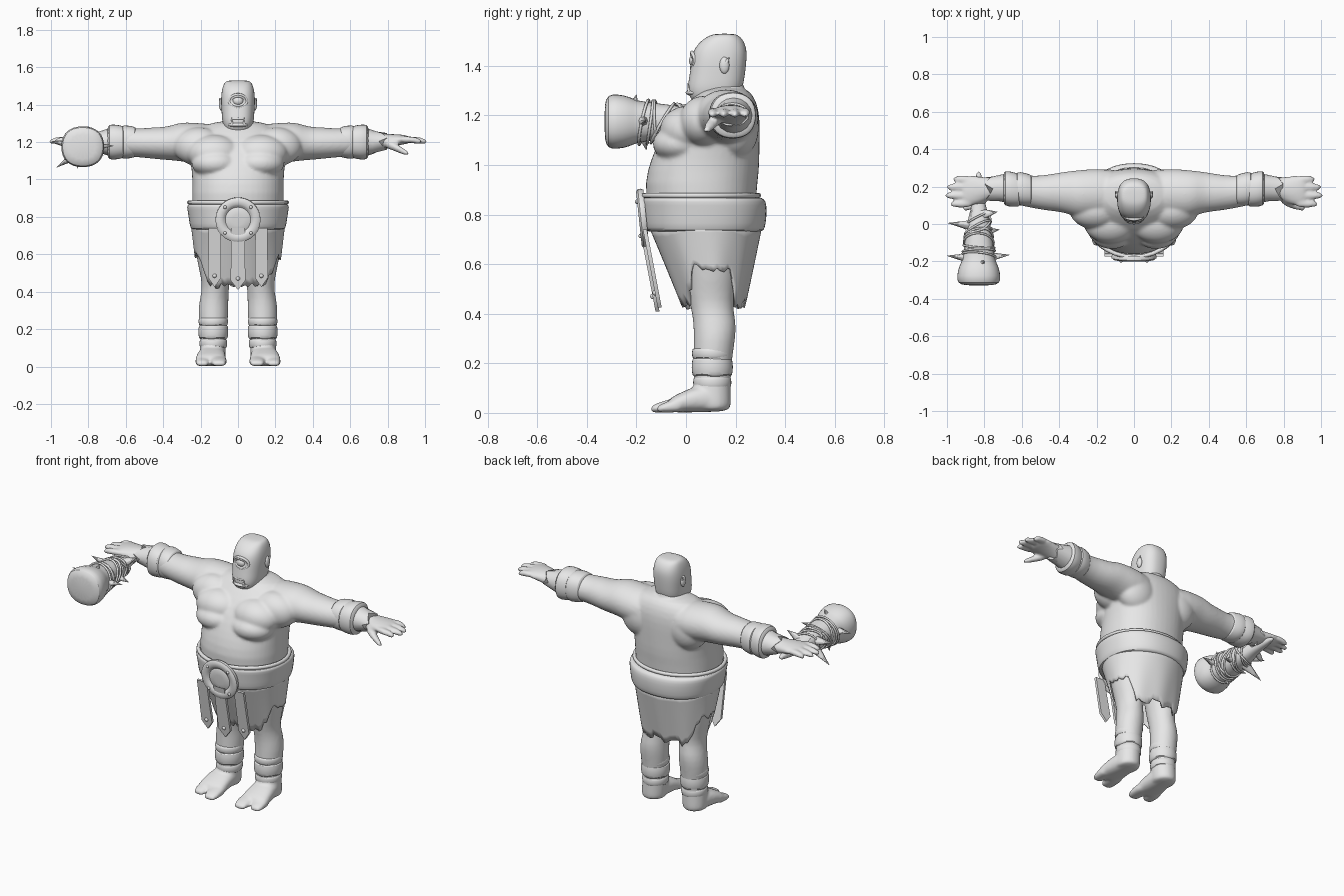
import bpy, bmesh, math, random
from mathutils import Matrix, Vector

random.seed(4)
if "Cube" in bpy.data.objects:
    bpy.data.objects.remove(bpy.data.objects["Cube"])

grey = bpy.data.materials.new("plain grey")
grey.use_nodes = True
grey.diffuse_color = (0.8, 0.8, 0.8, 1)
grey.node_tree.nodes["Principled BSDF"].inputs["Base Color"].default_value = grey.diffuse_color


def finish(name, bm, subsurf=0):
    """Turn a bmesh into a smooth shaded object."""
    bmesh.ops.recalc_face_normals(bm, faces=bm.faces)
    me = bpy.data.meshes.new(name)
    bm.to_mesh(me)
    bm.free()
    me.materials.append(grey)
    me.shade_smooth()
    me.set_sharp_from_angle(angle=math.radians(50))
    ob = bpy.data.objects.new(name, me)
    bpy.context.collection.objects.link(ob)
    if subsurf:
        mod = ob.modifiers.new("soften", "SUBSURF")
        mod.levels = mod.render_levels = subsurf
    return ob


def loft(bm, axis, rings, side=1, power=2, seg=16, jag=0, mat=Matrix()):
    """Skin rings (position, centre a, centre b, radius a, radius b) along an axis."""
    loops = []
    for s, ca, cb, ra, rb in rings:
        loop = []
        for i in range(seg):
            t = math.tau * i / seg
            c, d = math.cos(t), math.sin(t)
            a = ca + ra * math.copysign(abs(c) ** (2 / power), c)
            b = cb + rb * math.copysign(abs(d) ** (2 / power), d)
            k = s + (jag * (i % 4 - 1.5) if s == rings[-1][0] else 0)
            p = {"x": (k, a, b), "y": (a, k, b), "z": (a, b, k)}[axis]
            loop.append(bm.verts.new(mat @ Vector((p[0] * side, p[1], p[2]))))
        loops.append(loop)
    for lo, hi in zip(loops, loops[1:]):
        for i in range(seg):
            j = (i + 1) % seg
            bm.faces.new((lo[i], lo[j], hi[j], hi[i]))
    bm.faces.new(loops[0][::-1])
    bm.faces.new(loops[-1])


def ball(bm, pos, size):
    bmesh.ops.create_icosphere(bm, subdivisions=3, radius=1,
                               matrix=Matrix.Translation(pos) @ Matrix.Diagonal((*size, 1)))


def spike(bm, base, tip, r, seg=8):
    base, tip = Vector(base), Vector(tip)
    d = tip - base
    mat = Matrix.Translation((base + tip) / 2) @ d.to_track_quat("Z", "Y").to_matrix().to_4x4()
    bmesh.ops.create_cone(bm, cap_ends=True, segments=seg, radius1=r, radius2=0.001,
                          depth=d.length, matrix=mat)


def cord(name, points, r):
    cu = bpy.data.curves.new(name, "CURVE")
    cu.dimensions, cu.bevel_depth, cu.bevel_resolution = "3D", r, 2
    sp = cu.splines.new("POLY")
    sp.points.add(len(points) - 1)
    for q, p in zip(sp.points, points):
        q.co = (*p, 1)
    sp.use_cyclic_u = True
    cu.materials.append(grey)
    ob = bpy.data.objects.new(name, cu)
    bpy.context.collection.objects.link(ob)


# Body: torso, arms, hands, legs and feet fused into one skin
bm = bmesh.new()
loft(bm, "z", [(.68, 0, .08, .23, .2), (.88, 0, .055, .25, .228), (.98, 0, .07, .245, .228),
               (1.06, 0, .085, .25, .213), (1.14, 0, .105, .262, .195), (1.22, 0, .135, .26, .162),
               (1.28, 0, .155, .2, .12), (1.315, 0, .16, .12, .08)], seg=24, power=2.2)
loft(bm, "z", [(1.2, 0, .15, .09, .1), (1.27, 0, .145, .085, .095), (1.38, 0, .15, .075, .085)])
for m in (1, -1):
    # Chest and shoulder muscles
    ball(bm, (m * .118, -.02, 1.085), (.132, .116, .078))
    ball(bm, (m * .125, .005, 1.14), (.145, .112, .1))
    ball(bm, (m * .205, .07, 1.175), (.14, .1, .105))
    ball(bm, (m * .15, .2, 1.15), (.13, .095, .13))
    # Arm, palm, fingers and thumb
    loft(bm, "x", [(.04, .16, 1.18, .13, .11), (.2, .165, 1.19, .135, .114), (.28, .16, 1.2, .132, .109),
                   (.33, .165, 1.2, .122, .102), (.38, .17, 1.192, .11, .09), (.45, .168, 1.195, .1, .087),
                   (.53, .168, 1.195, .088, .077), (.62, .185, 1.2, .085, .08),
                   (.7, .19, 1.2, .07, .065), (.77, .19, 1.2, .055, .045),
                   (.82, .182, 1.208, .075, .036), (.88, .178, 1.214, .084, .027),
                   (.925, .176, 1.212, .078, .02)], m)
    for y, tip in ((.107, .985), (.152, 1.012), (.197, 1.004), (.239, .97)):
        loft(bm, "x", [(.86, y, 1.214, .019, .018), (.92, y, 1.214, .022, .02),
                       (tip - .025, y, 1.207, .02, .018), (tip, y, 1.201, .013, .012)], m, seg=10)
    loft(bm, "x", [(.78, .14, 1.195, .032, .027), (.83, .112, 1.178, .028, .025),
                   (.88, .092, 1.152, .022, .02), (.918, .08, 1.134, .014, .013)], m, seg=10)
    # Leg
    loft(bm, "z", [(.76, .12, .08, .12, .14), (.6, .125, .1, .105, .112), (.48, .12, .1, .08, .097),
                   (.42, .12, .105, .073, .086), (.36, .128, .117, .078, .088), (.3, .132, .115, .083, .086),
                   (.22, .132, .108, .077, .08), (.15, .132, .106, .07, .076), (.09, .135, .105, .072, .077),
                   (.03, .138, .107, .072, .077), (.005, .138, .107, .068, .072)], m)
    # Wedge-shaped foot with cleft toes
    loft(bm, "y", [(.18, .135, .04, .05, .036), (.1, .138, .058, .072, .055), (.04, .142, .056, .076, .055),
                   (-.02, .145, .042, .084, .041), (-.08, .146, .028, .086, .027)], m, power=2.5)
    for x, tip, r in ((.102, -.145, .044), (.19, -.12, .04)):
        loft(bm, "y", [(0, x, .036, r, .035), (tip + .06, x, .026, r, .025),
                       (tip + .02, x, .019, r * .9, .018), (tip, x, .013, r * .7, .011)], m, power=2.5)
body = finish("body", bm, 1)
mod = body.modifiers.new("fuse", "REMESH")
mod.mode, mod.voxel_size, mod.use_smooth_shade = "VOXEL", .008, True
mod = body.modifiers.new("blend", "SMOOTH")
mod.factor, mod.iterations = .5, 9

# Head with jaw, ears, single eye and mouth
bm = bmesh.new()
loft(bm, "z", [(1.235, 0, .105, .045, .05), (1.255, 0, .105, .065, .08), (1.3, 0, .115, .085, .113),
               (1.36, 0, .126, .088, .112), (1.42, 0, .133, .092, .112), (1.465, 0, .138, .089, .108),
               (1.5, 0, .146, .081, .088), (1.522, 0, .153, .07, .062), (1.53, 0, .156, .05, .035)],
     power=2.5, seg=24)
finish("head", bm, 2)
bm = bmesh.new()
for m in (1, -1):
    ball(bm, (m * .089, .155, 1.402), (.013, .02, .034))
    spike(bm, (m * .09, .16, 1.41), (m * .1, .175, 1.435), .012)
finish("ears", bm)
bm = bmesh.new()
ball(bm, (0, .034, 1.42), (.03, .022, .025))
finish("eye", bm)
turn = [math.tau * i / 32 for i in range(32)]
for k, r in ((1, .009), (1.3, .008)):
    cord("eyelid", [(k * .036 * math.cos(t), .024 + .012 * math.cos(t) ** 2, 1.42 + k * .026 * math.sin(t))
                    for t in turn], r)
bm = bmesh.new()
ball(bm, (0, .034, 1.292), (.055, .036, .014))
ball(bm, (0, .036, 1.325), (.052, .03, .011))
for m in (1, -1):
    spike(bm, (m * .032, .012, 1.295), (m * .034, .008, 1.33), .008)
finish("mouth", bm)

# Belt and rolled rim
bm = bmesh.new()
loft(bm, "z", [(.728, 0, .075, .235, .225), (.735, 0, .075, .253, .24), (.76, 0, .075, .26, .248),
               (.82, 0, .075, .268, .253), (.855, 0, .07, .275, .253), (.868, 0, .065, .27, .245),
               (.87, 0, .06, .24, .22)], seg=32, power=2.2)
finish("belt", bm, 1)
cord("belt_rim", [(.262 * math.cos(t), .058 + .234 * math.sin(t), .877) for t in turn], .011)

# Ragged skirt, long at front and back, slit high at the sides
bm = bmesh.new()
cols, rows, grid = 72, 8, []
for i in range(cols):
    t = math.tau * i / cols
    s = abs(math.sin(t))
    drop = min(1, max(0, (s - .45) / .25))
    hem = .6 - .15 * drop + random.uniform(-.035, .012)
    column = []
    for j in range(rows + 1):
        z = .75 + (hem - .75) * j / rows
        f = (.74 - z) / .32
        fold = 1 + .02 * f * math.sin(9 * t)
        column.append(bm.verts.new(((.25 - .04 * f) * fold * math.cos(t),
                                    .08 + .03 * f + (.225 - .1 * f) * fold * math.sin(t), z)))
    grid.append(column)
for i in range(cols):
    a, b = grid[i], grid[(i + 1) % cols]
    for j in range(rows):
        bm.faces.new((a[j], b[j], b[j + 1], a[j + 1]))
skirt = finish("skirt", bm)
mod = skirt.modifiers.new("cloth", "SOLIDIFY")
mod.thickness = .01

# Hanging pointed straps with sunk centres and studs
for x, w, back, low in ((0, .036, 0, .41), (.125, .032, .012, .425), (-.125, .032, .012, .425)):
    bm = bmesh.new()
    slope = lambda z: -.125 - (z - .42) * .19 + back
    shape = [(x - w, .74), (x + w, .74), (x + w * 1.1, low + .05), (x, low), (x - w * 1.1, low + .05)]
    face = bm.faces.new([bm.verts.new((u, slope(z), z)) for u, z in shape])
    out = bmesh.ops.extrude_face_region(bm, geom=[face])["geom"]
    bmesh.ops.translate(bm, vec=(0, .016, 0), verts=[v for v in out if isinstance(v, bmesh.types.BMVert)])
    bmesh.ops.recalc_face_normals(bm, faces=bm.faces)
    front = min(bm.faces, key=lambda f: f.calc_center_median().y)
    bmesh.ops.inset_individual(bm, faces=[front], thickness=.008, depth=-.004)
    ball(bm, (x, slope(low + .06), low + .06), (.011, .01, .011))
    finish("strap", bm)

# Round buckle with rivets
tilt = Matrix.Translation((0, -.17, .785)) @ Matrix.Rotation(math.radians(96), 4, "X")
bm = bmesh.new()
loft(bm, "z", [(h, 0, 0, r, r) for h, r in ((-.01, .115), (0, .12), (.012, .12), (.02, .11), (.02, .085),
                                             (.014, .076), (.008, .068), (.012, .06), (.014, .03))],
     seg=40, mat=tilt)
for i in range(4):
    t = math.tau * (i + .5) / 4
    ball(bm, tilt @ Vector((.098 * math.cos(t), .098 * math.sin(t), .02)), (.009, .009, .009))
finish("buckle", bm)

# Forearm and shin wraps on both sides
for m, tag in ((1, "left"), (-1, "right")):
    for a, b, r in ((.545, .635, .091), (.61, .7, .096)):
        bm = bmesh.new()
        loft(bm, "x", [(a, .178, 1.2, r - .016, r - .016), (a + .004, .18, 1.2, r - .006, r - .008),
                       ((a + b) / 2, .186, 1.2, r, r), (b - .008, .191, 1.2, r, r),
                       (b, .192, 1.2, r - .022, r - .022)], m, 2.3)
        finish(tag + "_forearm_wrap", bm, 1)
    bm = bmesh.new()
    loft(bm, "x", [(.68, .192, 1.2, .078, .076), (.72, .192, 1.2, .07, .064),
                   (.775, .188, 1.204, .066, .048)], m, jag=.014)
    finish(tag + "_cuff", bm)
    for a, b, r in ((.265, .215, .082), (.225, .145, .083), (.15, .095, .077)):
        bm = bmesh.new()
        loft(bm, "z", [(a, .132, .106, r - .012, r - .01), (a - .006, .132, .106, r - .003, r),
                       ((a + b) / 2, .132, .106, r, r + .003), (b + .005, .132, .106, r - .004, r),
                       (b, .132, .106, r - .015, r - .012)], m, jag=.006)
        finish(tag + "_shin_wrap", bm, 1)

# Club held crosswise in the right hand, with cord lashings and spikes
bm = bmesh.new()
loft(bm, "y", [(y, -.83, 1.175, r, r * .95) for y, r in
               ((.285, .012), (.2, .026), (.1, .035), (.05, .055), (-.03, .068), (-.12, .08), (-.2, .09),
                (-.225, .108), (-.28, .12), (-.315, .116), (-.33, .08))], power=2.3)
finish("club", bm, 1)
for i in range(9):
    y, lean, phase = .03 - .025 * i, random.uniform(-.05, .05), random.uniform(0, 6)
    pts = []
    for t in turn:
        v = y + lean * math.cos(t + phase)
        r = .066 - .14 * v
        pts.append((-.83 + r * math.cos(t), v, 1.175 + r * math.sin(t)))
    cord("lashing", pts, .006)
bm = bmesh.new()
for tip in ((-1, -.17, 1.2), (-.665, -.165, 1.18), (-.97, 0, 1.065), (-.73, .065, 1.24),
            (-.8, -.2, 1.285), (-.86, -.16, 1.06), (-.995, .005, 1.205), (-.72, -.03, 1.13)):
    spike(bm, (-.83 - (tip[0] + .83) * .2, tip[1] - .02, 1.175), tip, .045)
finish("club_spikes", bm)
